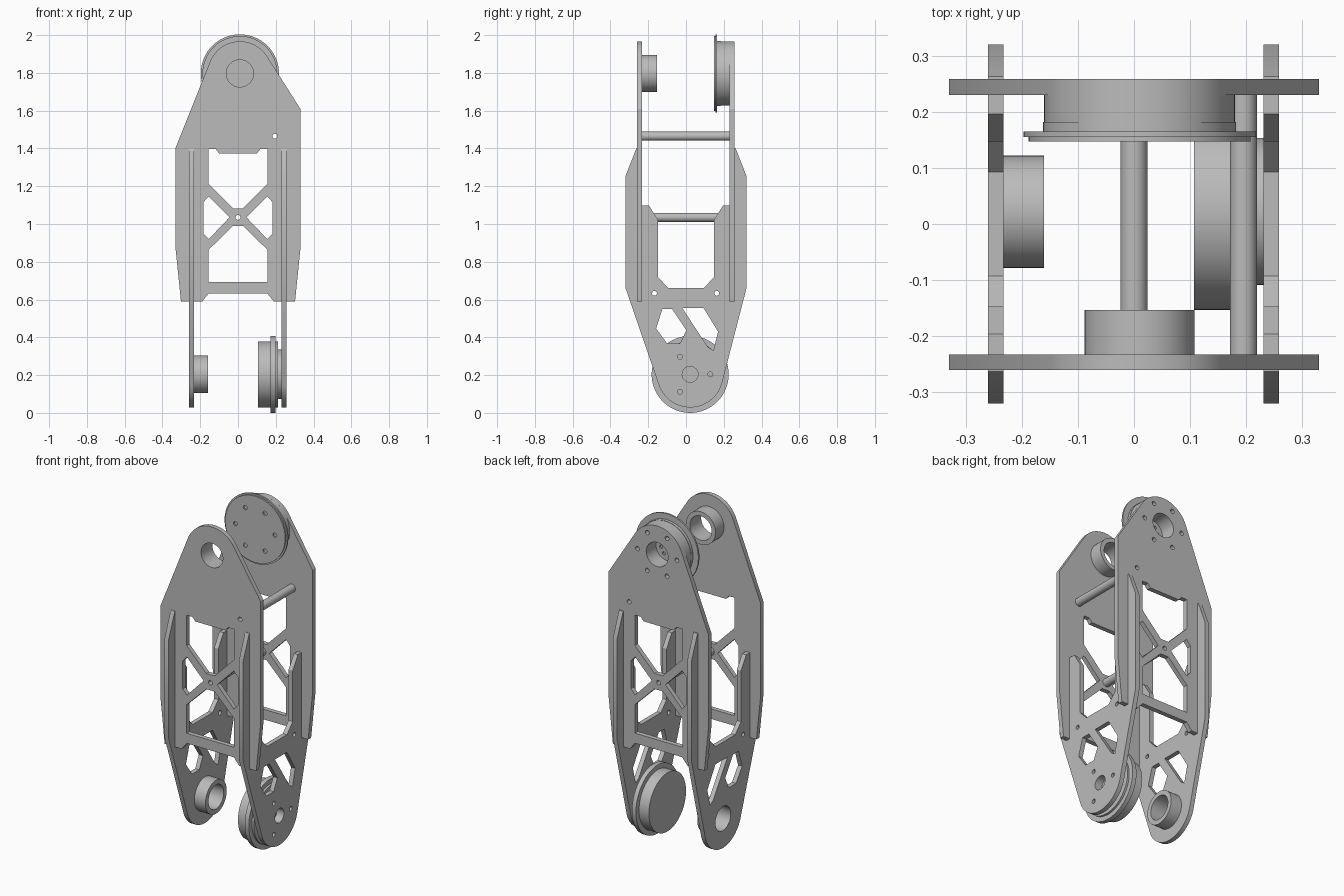
import bpy, bmesh, math
from mathutils import Matrix

cube = bpy.data.objects.get("Cube")
if cube:
    bpy.data.objects.remove(cube)

grey = bpy.data.materials.new("machined_grey")
grey.use_nodes = True
grey.diffuse_color = (0.5, 0.5, 0.5, 1)
grey.node_tree.nodes["Principled BSDF"].inputs["Base Color"].default_value = (0.5, 0.5, 0.5, 1)

# Profile space (u, v, depth) to world, for parts facing along y or along x
FACING = {
    "y": Matrix(((1, 0, 0, 0), (0, 0, 1, 0), (0, 1, 0, 0), (0, 0, 0, 1))),
    "x": Matrix(((0, 0, 1, 0), (1, 0, 0, 0), (0, 1, 0, 0), (0, 0, 0, 1))),
}


def arc(centre, r, start=0, end=360, n=48):
    full = end - start == 360
    steps = n if full else n - 1
    angles = [math.radians(start + (end - start) * i / steps) for i in range(n)]
    return [(centre[0] + r * math.cos(a), centre[1] + r * math.sin(a)) for a in angles]


def bolt_circle(centre, radius, count, r):
    return [arc(p, r, n=16) for p in arc(centre, radius, n=count)]


def flip(points):
    return [(-u, v) for u, v in reversed(points)]


def symmetric(half):
    return half + flip(half)


def sheet(name, facing, low, high, outline, holes=()):
    """Extrude a filled outline with holes between two depths."""
    curve = bpy.data.curves.new(name, "CURVE")
    curve.dimensions = "2D"
    curve.fill_mode = "BOTH"
    curve.extrude = (high - low) / 2
    for loop in [outline, *holes]:
        spline = curve.splines.new("POLY")
        spline.points.add(len(loop) - 1)
        for point, (u, v) in zip(spline.points, loop):
            point.co = (u, v, 0, 1)
        spline.use_cyclic_u = True
    temp = bpy.data.objects.new(name + "_profile", curve)
    mesh = bpy.data.meshes.new_from_object(temp)
    bpy.data.objects.remove(temp)
    bpy.data.curves.remove(curve)
    bm = bmesh.new()
    bm.from_mesh(mesh)
    bmesh.ops.remove_doubles(bm, verts=bm.verts, dist=0.0001)
    bm.transform(FACING[facing] @ Matrix.Translation((0, 0, (low + high) / 2)))
    bmesh.ops.recalc_face_normals(bm, faces=bm.faces)
    bm.to_mesh(mesh)
    bm.free()
    mesh.name = name
    mesh.materials.clear()
    mesh.materials.append(grey)
    obj = bpy.data.objects.new(name, mesh)
    bpy.context.collection.objects.link(obj)
    bpy.ops.object.select_all(action="DESELECT")
    obj.select_set(True)
    bpy.context.view_layer.objects.active = obj
    bpy.ops.object.shade_smooth_by_angle(angle=math.radians(30))
    return obj


TOP = (0.01, 1.797)      # upper joint axis in x, z
LOW = (0.022, 0.204)     # lower joint axis in y, z
CROSS = (0, 1.035)       # middle spacer
CORNER = (0.195, 1.465)  # upper spacer
BORE = 0.072
PIN = 0.013

# Front and back plates with cross-braced windows
foot = [(0.155, 0.632), (0.19, 0.59), (0.302, 0.59), (0.33, 0.865)]
upright = arc(TOP, 0.17, 32, 158) + [(-0.33, 1.405)] + flip(foot) + foot + [(0.33, 1.61)]
side_window = [(0.155, 1.147), (0.183, 1.115), (0.183, 0.95), (0.155, 0.92), (0.045, 1.035)]
windows = [
    symmetric([(0.1, 1.374), (0.118, 1.396), (0.157, 1.396), (0.157, 1.215), (0.027, 1.083)]),
    symmetric([(0.027, 0.99), (0.157, 0.862), (0.157, 0.692)]),
    side_window, flip(side_window),
    arc(CROSS, PIN, n=16), arc(CORNER, PIN, n=16), arc(TOP, BORE),
]
sheet("front_plate", "y", -0.26, -0.233, upright, windows)
sheet("back_plate", "y", 0.23, 0.258, upright, windows + bolt_circle(TOP, 0.13, 6, PIN))

# Left and right plates, forked above and rounded below
fork = [(0.32, 0.66), (0.32, 1.255), (0.263, 1.4), (0.245, 1.4), (0.245, 1.097),
        (0.196, 1.097), (0.147, 1.02), (0.147, 0.717), (0.093, 0.66)]
leg = arc(LOW, 0.175, 199.5, 346) + symmetric(fork)
cutouts = [
    [(-0.125, 0.55), (-0.073, 0.55), (0.002, 0.437), (-0.032, 0.367), (-0.1, 0.367), (-0.158, 0.447)],
    [(-0.02, 0.555), (0.093, 0.555), (0.17, 0.43), (0.145, 0.33), (0.115, 0.35)],
    arc((-0.167, 0.633), PIN, n=16), arc((0.163, 0.633), PIN, n=16),
]
sheet("left_plate", "x", 0.231, 0.258, leg,
      cutouts + [arc(LOW, 0.042)] + bolt_circle(LOW, 0.107, 3, PIN))
sheet("right_plate", "x", -0.26, -0.233, leg, cutouts + [arc(LOW, BORE)])

# Tubular spacers between front and back plates
for name, centre in (("middle_spacer", CROSS), ("upper_spacer", CORNER)):
    sheet(name, "y", -0.234, 0.231, arc(centre, 0.024, n=32), [arc(centre, PIN, n=16)])

# Bearing collars
sheet("front_collar", "y", -0.234, -0.153, arc(TOP, 0.098), [arc(TOP, BORE)])
sheet("right_collar", "x", -0.234, -0.16, arc(LOW, 0.1), [arc(LOW, BORE)])

# Upper joint: housing, flange and bolted cover
sheet("upper_housing", "y", 0.182, 0.231, arc(TOP, 0.17, n=64), [arc(TOP, BORE)])
sheet("upper_hub", "y", 0.164, 0.182, arc(TOP, 0.172, n=64), [arc(TOP, BORE)])
sheet("upper_flange", "y", 0.155, 0.165, arc(TOP, 0.207, n=64), bolt_circle(TOP, 0.04, 6, 0.01))
sheet("upper_cover", "y", 0.147, 0.156, arc(TOP, 0.198, n=64), bolt_circle(TOP, 0.13, 6, PIN))

# Lower joint: motor drum, flange and stepped output
sheet("lower_drum", "x", 0.107, 0.173, arc(LOW, 0.175, n=64))
sheet("lower_flange", "x", 0.172, 0.199, arc(LOW, 0.204, n=64))
sheet("lower_step", "x", 0.198, 0.211, arc(LOW, 0.175, n=64))
sheet("lower_output", "x", 0.21, 0.232, arc(LOW, 0.131), [arc(LOW, 0.042)])
